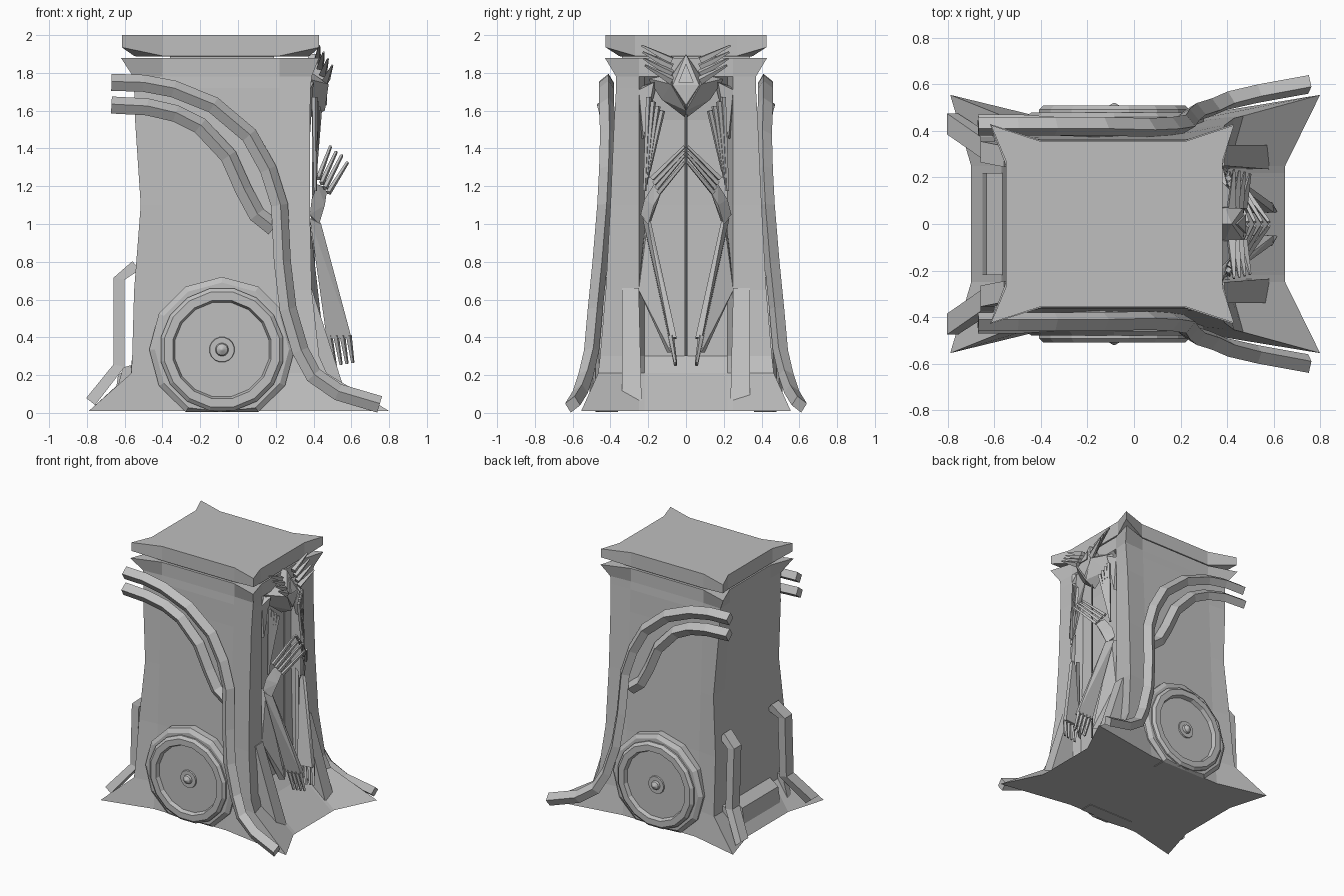
import bpy, bmesh, math
from mathutils import Vector

grey = bpy.data.materials.new("stone_grey")
grey.diffuse_color = (0.52, 0.52, 0.52, 1)


def finish(name, bm, mirror=False):
    bmesh.ops.recalc_face_normals(bm, faces=bm.faces)
    me = bpy.data.meshes.new(name)
    bm.to_mesh(me)
    bm.free()
    me.materials.append(grey)
    ob = bpy.data.objects.new(name, me)
    bpy.context.collection.objects.link(ob)
    if mirror:
        m = ob.modifiers.new("mirror", 'MIRROR')
        m.use_axis = (False, True, False)
        m.use_mirror_merge = False
    return ob


def loft(name, rings, mirror=False, bm=None):
    """Skin a list of equal-length closed rings and cap both ends."""
    own = bm is None
    bm = bm or bmesh.new()
    vs = [[bm.verts.new(p) for p in r] for r in rings]
    n = len(vs[0])
    for a, b in zip(vs, vs[1:]):
        for i in range(n):
            j = (i + 1) % n
            bm.faces.new((a[i], a[j], b[j], b[i]))
    bm.faces.new(vs[0][::-1])
    bm.faces.new(vs[-1])
    if own:
        return finish(name, bm, mirror)


def hull(name, pts, mirror=False):
    bm = bmesh.new()
    vs = [bm.verts.new(p) for p in pts]
    bmesh.ops.convex_hull(bm, input=vs)
    loose = [v for v in bm.verts if not v.link_faces]
    bmesh.ops.delete(bm, geom=loose, context='VERTS')
    return finish(name, bm, mirror)


def rail(name, path, sec):
    """Sweep a section (in-plane offset, y offset) along a path."""
    path = [Vector(p) for p in path]
    rings = []
    for i, p in enumerate(path):
        t = path[min(i + 1, len(path) - 1)] - path[max(i - 1, 0)]
        n = Vector((-t.z, 0, t.x)).normalized()
        rings.append([p + n * a + Vector((0, b, 0)) for a, b in sec])
    loft(name, rings, True)


def rods(name, segs, r0, r1):
    """Tapered four-sided rods, mirrored to both sides."""
    bm = bmesh.new()
    for p, q in segs:
        p, q = Vector(p), Vector(q)
        t = (q - p).normalized()
        u = t.cross(Vector((0.3, 1, 0.1))).normalized()
        w = t.cross(u)
        loft(name, [[c + u * r, c + w * r, c - u * r, c - w * r]
                    for c, r in ((p, r0), (q, r1))], bm=bm)
    finish(name, bm, True)


def lathe(name, prof, n, turn=0.5, cx=-0.085, cz=0.335):
    """Turn a (radius, y) profile about a cross axis, kept above the floor."""
    loft(name, [[(cx + r * math.cos(2 * math.pi * (i + turn) / n), y,
                  max(0.006, cz + r * math.sin(2 * math.pi * (i + turn) / n)))
                 for i in range(n)] for r, y in prof], True)


# Tower body: flared corners, waisted sides, niche on the +x face
# z, corner left, corner right, corner y, mid left, mid right, mid y, niche x
levels = [
    (0.01, -.79, .80, .555, -.70, .65, .46, .65),
    (0.21, -.565, .47, .465, -.57, .41, .44, .40),
    (0.30, -.56, .43, .455, -.56, .395, .435, .32),
    (0.65, -.55, .39, .425, -.545, .38, .41, .31),
    (1.10, -.515, .38, .40, -.51, .375, .39, .30),
    (1.55, -.545, .38, .38, -.54, .375, .37, .30),
    (1.72, -.55, .385, .37, -.55, .38, .365, .32),
    (1.78, -.555, .39, .37, -.55, .38, .36, .38),
    (1.88, -.62, .43, .43, -.55, .38, .36, .38),
]
rings = []
for z, xl, xr, cy, ml, mr, my, nx in levels:
    half = [(nx, .22), (mr, .25), (xr, cy), (.22, my), (-.4, my), (xl, cy), (ml, .25)]
    rings.append([(x, y, z) for x, y in half] + [(x, -y, z) for x, y in half[::-1]])
loft("tower_body", rings)


# Cap slab with pointed corners
def cap_ring(zc, zm, xl, xr, cy, s):
    half = [(.38 - s, .27, zm), (xr, cy, zc), (.22, .355 - s, zm),
            (-.4, .355 - s, zm), (xl, cy, zc), (-.55 + s, .27, zm)]
    return half + [(x, -y, z) for x, y, z in half[::-1]]


loft("cap", [cap_ring(1.887, 1.887, -.44, .28, .325, .01),
             cap_ring(1.935, 1.89, -.615, .43, .425, 0),
             cap_ring(2.0, 2.0, -.615, .43, .425, 0)])
hull("cap_neck", [(x, y, z) for x in (-.36, .19) for y in (-.34, .34) for z in (1.87, 1.89)])

# Wheels and their arches
lathe("wheel_arch", [(.385, .36), (.385, .46), (.355, .48), (.32, .48)], 12, 0)
lathe("wheel", [(.33, .38), (.33, .492), (.31, .51), (.265, .51), (.25, .47), (.07, .47),
                (.065, .49), (.035, .49), (.03, .505), (.004, .52)], 16)

# Curved rails on both flanks
diamond = [(.045, -.01), (.005, .04), (-.045, .01), (-.005, -.04)]
rail("long_rail", [(-.67, .42, 1.75), (-.5, .42, 1.745), (-.34, .42, 1.715), (-.13, .42, 1.63),
                   (.06, .415, 1.47), (.16, .42, 1.29), (.22, .43, 1.1), (.235, .455, .8),
                   (.265, .48, .55), (.33, .50, .33), (.40, .53, .2), (.53, .56, .11),
                   (.75, .60, .045)], diamond)
rail("short_rail", [(-.67, .43, 1.63), (-.48, .43, 1.62), (-.33, .42, 1.585), (-.2, .415, 1.52),
                    (-.05, .41, 1.36), (.03, .405, 1.18), (.1, .405, 1.05), (.19, .40, .98)],
     diamond)

# Rear struts and step
rail("rear_strut", [(-.54, .29, .78), (-.63, .31, .71), (-.63, .33, .25), (-.78, .43, .06)],
     [(.03, -.045), (.03, .045), (-.03, .045), (-.03, -.045)])
hull("strut_foot", [(x, y, z) for y in (.31, .36) for x, z in
                    ((-.54, .26), (-.61, .24), (-.66, .05), (-.54, .05))], True)
hull("rear_step", [(x, y, z) for y in (-.22, .22) for x, z in
                   ((-.54, .27), (-.635, .20), (-.66, .03), (-.5, .03))])

# Front buttresses inside the corner flares
hull("buttress", [(.33, .25, .66), (.33, .34, .66), (.39, .25, .66), (.39, .34, .66),
                  (.46, .245, .35), (.46, .34, .35),
                  (.585, .235, .055), (.585, .34, .055), (.4, .235, .03), (.4, .34, .03)], True)

# Carved figure: head, face plate, collar
hull("head", [(.37, 0, 1.9), (.42, 0, 1.9), (.38, .1, 1.75), (.47, .07, 1.735),
              (.47, -.07, 1.735), (.38, -.1, 1.75), (.47, 0, 1.63), (.38, 0, 1.58)])
hull("face_plate", [(.435, 0, 1.85), (.475, .04, 1.75), (.475, -.04, 1.75),
                    (.445, 0, 1.85), (.482, .04, 1.75), (.482, -.04, 1.75)])
hull("collar", [(.36, .20, 1.77), (.36, .07, 1.82), (.48, .08, 1.74), (.36, .13, 1.66),
                (.46, 0, 1.6), (.37, 0, 1.56)], True)
hull("shoulder", [(.32, .26, 1.72), (.38, .25, 1.71), (.40, .17, 1.75), (.32, .15, 1.76),
                  (.38, .225, 1.45), (.33, .235, 1.45)], True)

# Spread fingers beside the head
rods("upper_fingers", [((.42 + .015 * i, .075, 1.865 - .035 * i),
                        (.43 + .023 * i, .235 - .006 * i, 1.945 - .035 * i))
                       for i in range(4)], .024, .006)
# Long ribs down the chest and the central pole
rods("ribs", [((.43 - .008 * i, .125 + .024 * i, 1.60 + .024 * i),
               (.41, .195 + .008 * i, 1.28 - .035 * i)) for i in range(4)], .015, .009)
rods("pole", [((.40, 0, 1.6), (.40, 0, .3))], .008, .008)

# Folded hands: palms and raised fingers
hull("palm", [(.38, .24, 1.05), (.43, .20, 1.0), (.39, .22, 1.13), (.40, .19, 1.0),
              (.47, .13, 1.17), (.42, .17, 1.21), (.45, .12, 1.2), (.46, .17, 1.1)], True)
rods("raised_fingers", [((.425 + .018 * i, .18 - .012 * i, 1.24 - .025 * i),
                         (.49 + .03 * i, .008, 1.41 - .028 * i + .01 * (i == 2)))
                        for i in range(4)], .015, .009)

# Hanging sleeves with lowered fingers
hull("sleeve", [(.38, .23, 1.03), (.42, .19, 1.03), (.40, .18, .98), (.44, .20, 1.0),
                (.47, .09, .39), (.60, .085, .40), (.47, .05, .39), (.60, .05, .40)], True)
rods("lowered_fingers", [((.485 + .034 * i, .08, .41), (.515 + .031 * i, .055, .25 + .005 * i))
                         for i in range(4)], .016, .009)
# Robe edge trailing from the niche side
hull("robe_edge", [(.34, .25, .68), (.38, .25, .65), (.34, .21, 1.05), (.38, .20, 1.03),
                   (.46, .08, .32), (.42, .10, .32)], True)
